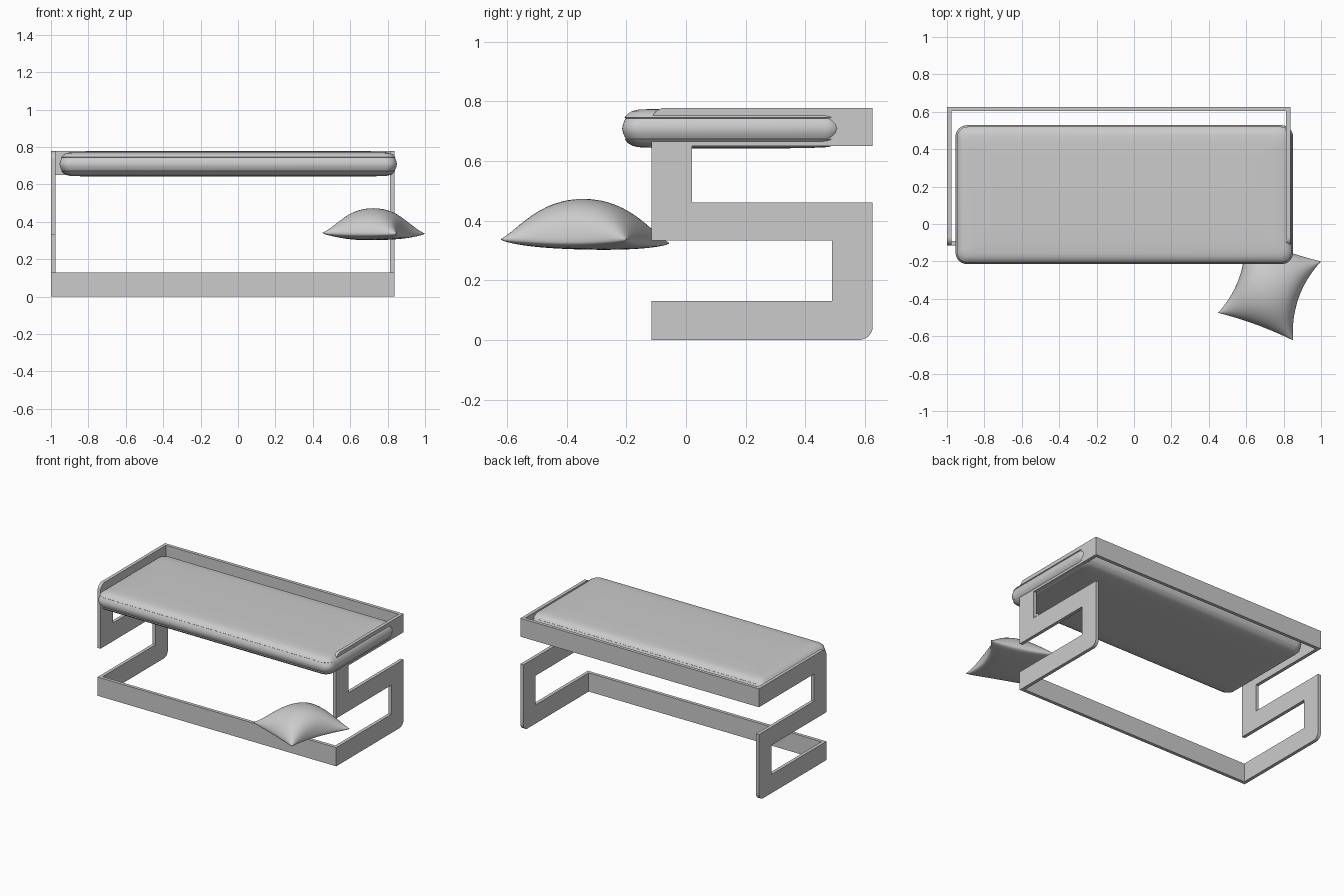
import bpy, bmesh, math
from mathutils import Vector

if "Cube" in bpy.data.objects:
    bpy.data.objects.remove(bpy.data.objects["Cube"], do_unlink=True)

grey = bpy.data.materials.new("plain_grey")
grey.use_nodes = True
grey.diffuse_color = (0.6, 0.6, 0.6, 1)
grey.node_tree.nodes["Principled BSDF"].inputs["Base Color"].default_value = (0.6, 0.6, 0.6, 1)

T = 0.023                                # board thickness
LEFT, RIGHT = 0.836, -1.0                # outer faces of the side frames
FRONT, BACK = -0.115, 0.626


def finish(name, bm, smooth=None):
    bmesh.ops.recalc_face_normals(bm, faces=bm.faces)
    mesh = bpy.data.meshes.new(name)
    bm.to_mesh(mesh)
    bm.free()
    mesh.materials.append(grey)
    ob = bpy.data.objects.new(name, mesh)
    bpy.context.collection.objects.link(ob)
    if smooth:
        bpy.ops.object.select_all(action='DESELECT')
        ob.select_set(True)
        bpy.context.view_layer.objects.active = ob
        bpy.ops.object.shade_smooth_by_angle(angle=math.radians(smooth))
    return ob


def board(name, x, y, z, round_corner=None, radius=0.045):
    """Box between (min, max) pairs; round_corner is the (y, z) corner to round."""
    bm = bmesh.new()
    bmesh.ops.create_cube(bm, size=1)
    for v in bm.verts:
        v.co = [lo if c < 0 else hi for c, (lo, hi) in zip(v.co, (x, y, z))]
    if round_corner:
        corner = [e for e in bm.edges if all(
            abs(v.co.y - round_corner[0]) + abs(v.co.z - round_corner[1]) < 1e-4 for v in e.verts)]
        bmesh.ops.bevel(bm, geom=corner, offset=radius, segments=8, profile=0.5, affect='EDGES')
    return finish(name, bm, 30)


# Side frames: three boards joined by a front and a back post
for side, x in (("right", (RIGHT, RIGHT + T)), ("left", (LEFT - T, LEFT))):
    board(side + "_top_board", x, (FRONT, BACK), (0.65, 0.778), (FRONT, 0.778))
    board(side + "_middle_board", x, (FRONT, BACK), (0.333, 0.46))
    board(side + "_base_board", x, (FRONT, BACK), (0, 0.13), (BACK, 0))
    board(side + "_front_post", x, (FRONT, 0.02), (0.46, 0.65))
    board(side + "_back_post", x, (0.49, BACK), (0.13, 0.333))

# Long rails between the side frames
inner = (RIGHT + T, LEFT - T)
board("back_rail", inner, (BACK - T, BACK), (0.65, 0.778))
board("front_base_rail", inner, (FRONT, FRONT + T), (0, 0.13))


def rounded_ring(bm, cx, cy, hx, hy, r, z, steps=8):
    ring = []
    for q, (sx, sy) in enumerate(((1, 1), (-1, 1), (-1, -1), (1, -1))):
        for i in range(steps + 1):
            a = math.pi / 2 * (q + i / steps)
            ring.append(bm.verts.new((cx + sx * (hx - r) + r * math.cos(a),
                                      cy + sy * (hy - r) + r * math.sin(a), z)))
    return ring


# Mattress: stacked rounded outlines with a thin welt above and below the band
half = [(0.0, 0.0), (0.003, 0.015), (0.008, 0.027), (0.012, 0.034), (0.008, 0.037),
        (0.012, 0.041), (0.02, 0.05), (0.034, 0.058), (0.055, 0.063), (0.1, 0.065),
        (0.2, 0.067)]                    # (inset, height from middle)
profile = [(i, -h) for i, h in reversed(half[1:])] + half
bm = bmesh.new()
rings = [rounded_ring(bm, -0.052, 0.157, 0.902 - i, 0.371 - i, max(0.06 - i * 0.4, 0.02), 0.709 + h)
         for i, h in profile]
for a, b in zip(rings, rings[1:]):
    for k in range(len(a)):
        n = (k + 1) % len(a)
        bm.faces.new((a[k], a[n], b[n], b[k]))
bm.faces.new(rings[0])
bm.faces.new(rings[-1])
finish("mattress", bm, 50)

# Pillow: a pinched square cushion, plump above and flatter below
N = 28
corners = [Vector(c) for c in ((0.45, -0.475, 0.342), (0.85, -0.622, 0.338),
                               (1.0, -0.2, 0.338), (0.59, -0.055, 0.325))]


def pillow_point(u, v, top):
    pu = u * (1 - 0.22 * (1 - v * v) * u * u)     # pinch the two side edges
    pv = v * (1 - 0.05 * (1 - u * u) * v * v)
    s, t = (pu + 1) / 2, (pv + 1) / 2
    p = corners[0].lerp(corners[1], s).lerp(corners[3].lerp(corners[2], s), t)
    puff = ((1 - u * u) * (1 - v * v)) ** 0.6
    p.z += 0.137 * puff if top else -0.033 * puff ** 0.5
    return p


bm = bmesh.new()
for top in (True, False):
    grid = [[bm.verts.new(pillow_point(math.sin(math.pi * (i / N - 0.5)),
                                       math.sin(math.pi * (j / N - 0.5)), top))
             for i in range(N + 1)] for j in range(N + 1)]
    for j in range(N):
        for i in range(N):
            bm.faces.new((grid[j][i], grid[j][i + 1], grid[j + 1][i + 1], grid[j + 1][i]))
bmesh.ops.remove_doubles(bm, verts=bm.verts, dist=0.0002)
finish("pillow", bm, 70)
